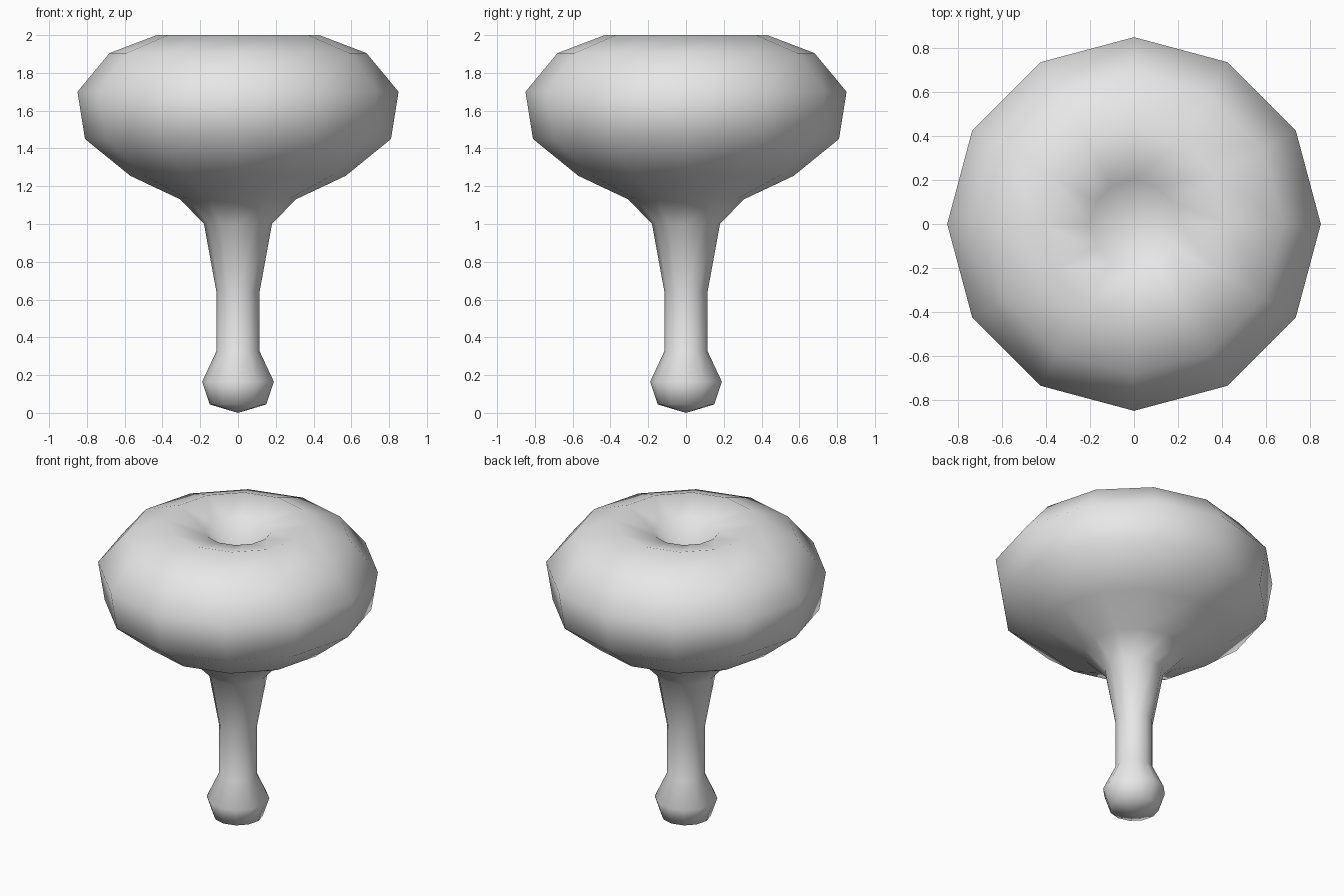
import bpy, bmesh
from math import cos, sin, tau

cube = bpy.data.objects.get("Cube")
if cube:
    bpy.data.objects.remove(cube, do_unlink=True)

SIDES = 12

# One matte grey for the whole model
grey = bpy.data.materials.new("plain_grey")
grey.use_nodes = True
colour = (0.8, 0.8, 0.8, 1.0)
grey.diffuse_color = colour
grey.node_tree.nodes["Principled BSDF"].inputs["Base Color"].default_value = colour


def lathe(name, profile, bottom, top, material):
    """Revolve (radius, height) rings around z and close both ends at a pole."""
    bm = bmesh.new()
    rings = [[bm.verts.new((r * cos(tau * i / SIDES), r * sin(tau * i / SIDES), z))
              for i in range(SIDES)] for r, z in profile]
    low, high = bm.verts.new((0, 0, bottom)), bm.verts.new((0, 0, top))
    for i in range(SIDES):
        j = (i + 1) % SIDES
        for a, b in zip(rings, rings[1:]):
            bm.faces.new((a[i], a[j], b[j], b[i]))
        bm.faces.new((low, rings[0][j], rings[0][i]))
        bm.faces.new((high, rings[-1][i], rings[-1][j]))
    for face in bm.faces:
        face.smooth = True
    mesh = bpy.data.meshes.new(name)
    bm.to_mesh(mesh)
    bm.free()
    mesh.materials.append(material)
    obj = bpy.data.objects.new(name, mesh)
    bpy.context.collection.objects.link(obj)
    return obj


# Rounded foot, slim stem, wide bulging head, dished top
foot = [(0.15, 0.045), (0.19, 0.165), (0.115, 0.325)]
stem = [(0.115, 0.645), (0.18, 1.0)]
head = [(0.305, 1.13), (0.57, 1.255), (0.81, 1.45), (0.85, 1.70), (0.68, 1.905)]
dish = [(0.43, 2.0), (0.2, 1.94)]
lathe("mushroom_knob", foot + stem + head + dish, 0.0, 1.75, grey)
